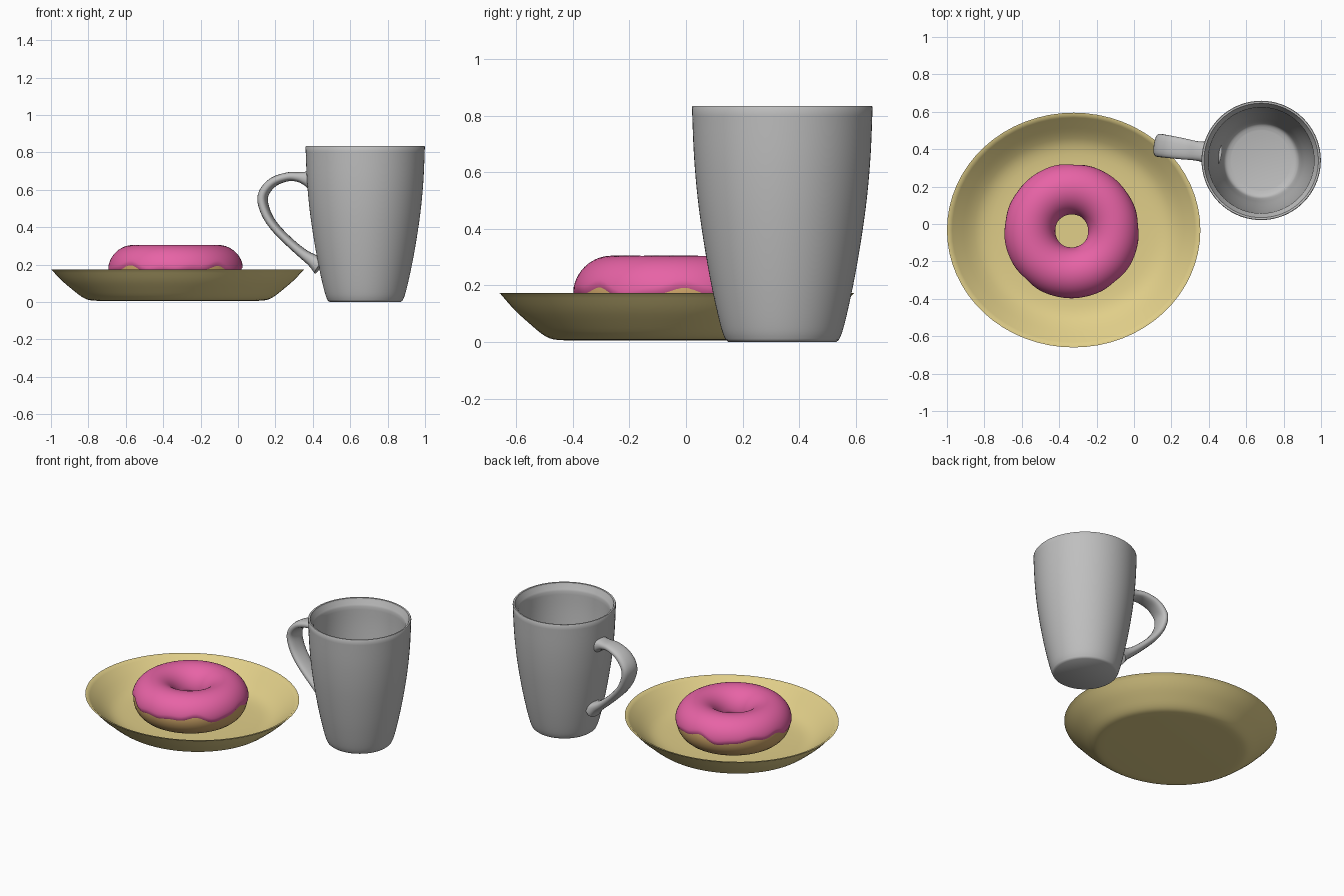
import bpy, math
from mathutils import Vector

if "Cube" in bpy.data.objects:
    bpy.data.objects.remove(bpy.data.objects["Cube"])


def material(name, rgb):
    m = bpy.data.materials.new(name)
    m.diffuse_color = (*rgb, 1)
    m.use_nodes = True
    m.node_tree.nodes["Principled BSDF"].inputs["Base Color"].default_value = m.diffuse_color
    return m


GREY = material("mug grey", (0.52, 0.52, 0.52))
CREAM = material("plate cream", (0.75, 0.62, 0.25))
PINK = material("icing pink", (0.80, 0.125, 0.38))
TAN = material("dough tan", (0.62, 0.38, 0.14))


def make(name, verts, faces, mat, angle=40):
    me = bpy.data.meshes.new(name)
    me.from_pydata(verts, [], faces)
    me.materials.append(mat)
    ob = bpy.data.objects.new(name, me)
    bpy.context.collection.objects.link(ob)
    bpy.ops.object.select_all(action='DESELECT')
    ob.select_set(True)
    bpy.context.view_layer.objects.active = ob
    bpy.ops.object.mode_set(mode='EDIT')
    bpy.ops.mesh.select_all(action='SELECT')
    bpy.ops.mesh.normals_make_consistent(inside=False)
    bpy.ops.object.mode_set(mode='OBJECT')
    bpy.ops.object.shade_smooth_by_angle(angle=math.radians(angle))
    return ob


def spline(pts, n=5):
    """Catmull-Rom through tuples of any length."""
    out = []
    for i in range(len(pts) - 1):
        a, b, c, d = (Vector(pts[max(0, min(len(pts) - 1, i + k))]) for k in (-1, 0, 1, 2))
        for j in range(n):
            t = j / n
            out.append(0.5 * (2 * b + (c - a) * t + (2 * a - 5 * b + 4 * c - d) * t * t
                              + (3 * b - a - 3 * c + d) * t ** 3))
    return out + [Vector(pts[-1])]


def tube_faces(rings, sides, closed=False):
    """Quads between consecutive rings; flat caps if the ends are open."""
    f = []
    for i in range(rings if closed else rings - 1):
        k = (i + 1) % rings
        for j in range(sides):
            l = (j + 1) % sides
            f.append((i * sides + j, i * sides + l, k * sides + l, k * sides + j))
    if not closed:
        f.append(tuple(range(sides)))
        f.append(tuple((rings - 1) * sides + j for j in range(sides)))
    return f


def revolve(name, profile, centre, mat, sides=64, sx=1.0, sy=1.0):
    """Lathe a profile running from underside centre to inner floor."""
    v = []
    for r, z in profile:
        for j in range(sides):
            a = 2 * math.pi * j / sides
            v.append((centre[0] + sx * r * math.cos(a), centre[1] + sy * r * math.sin(a), z))
    return make(name, v, tube_faces(len(profile), sides), mat)


# Plate: oval, thin rim, sloping sides
plate_out = [(0.42, 0.006), (0.472, 0.01), (0.51, 0.026), (0.56, 0.064), (0.62, 0.115), (0.672, 0.17)]
plate_in = [(0.662, 0.172), (0.61, 0.128), (0.55, 0.08), (0.49, 0.048), (0.40, 0.034), (0.2, 0.03)]
revolve("plate", spline(plate_out, 3) + [Vector((0.6775, 0.174))] + spline(plate_in, 3),
        (-0.3225, -0.0325), CREAM, 64, 1.0, 0.6275 / 0.6775)

# Mug body: tapered cup with a stepped inner lip
MX, MY = 0.68, 0.34
mug_out = [(0.2, 0.008), (0.213, 0.04), (0.232, 0.115), (0.256, 0.23), (0.28, 0.37),
           (0.299, 0.51), (0.312, 0.66), (0.319, 0.83)]
mug_in = [(0.283, 0.785), (0.279, 0.66), (0.266, 0.5), (0.247, 0.35), (0.225, 0.21),
          (0.21, 0.11), (0.195, 0.06), (0.16, 0.045)]
revolve("mug_body", [Vector((0.19, 0.0))] + spline(mug_out, 4)
        + [Vector(p) for p in ((0.316, 0.834), (0.306, 0.833), (0.302, 0.82), (0.287, 0.797))]
        + spline(mug_in, 4), (MX, MY), GREY, 72)

# Mug handle: flattened loop; entries are x, z, half thickness, half width
path = [(0.392, 0.655, 0.055, 0.062), (0.362, 0.661, 0.038, 0.054), (0.325, 0.668, 0.027, 0.052),
        (0.27, 0.67, 0.024, 0.056), (0.195, 0.645, 0.025, 0.06), (0.145, 0.595, 0.026, 0.062),
        (0.132, 0.54, 0.026, 0.062), (0.155, 0.465, 0.024, 0.06), (0.20, 0.397, 0.023, 0.058),
        (0.27, 0.325, 0.023, 0.054), (0.345, 0.26, 0.026, 0.052), (0.40, 0.222, 0.035, 0.054),
        (0.44, 0.195, 0.052, 0.062)]
pts = spline(path, 4)
tilt = math.radians(8.4)
out_dir = Vector((-math.cos(tilt), math.sin(tilt), 0))
side = Vector((math.sin(tilt), math.cos(tilt), 0))
SIDES = 20
verts = []
for i, p in enumerate(pts):
    q0, q1 = pts[max(i - 1, 0)], pts[min(i + 1, len(pts) - 1)]
    t = (out_dir * (q0[0] - q1[0]) + Vector((0, 0, q1[1] - q0[1]))).normalized()
    n = t.cross(side)
    c = Vector((MX, MY, p[1])) + out_dir * ((MX - p[0]) / math.cos(tilt))
    for j in range(SIDES):
        a = 2 * math.pi * j / SIDES
        ca, sa = math.cos(a), math.sin(a)
        # slightly squared oval section
        verts.append(c + n * p[2] * math.copysign(abs(ca) ** 0.8, ca)
                     + side * p[3] * math.copysign(abs(sa) ** 0.8, sa))
make("mug_handle", verts, tube_faces(len(pts), SIDES), GREY)

# Doughnut dough
DX, DY, DZ, R = -0.333, -0.037, 0.168, 0.225
AROUND = 96


def ring_point(a, b, r):
    d = R + r * math.cos(b)
    return (DX + d * math.cos(a), DY + d * math.sin(a), DZ + r * math.sin(b))


verts = [ring_point(2 * math.pi * i / AROUND, 2 * math.pi * j / 32, 0.128)
         for i in range(AROUND) for j in range(32)]
make("doughnut_dough", verts, tube_faces(AROUND, 32, True), TAN)

# Icing: shell over the top half with a wavy dripping edge
N = 28
verts = []
for i in range(AROUND):
    a = 2 * math.pi * i / AROUND
    wave = 0.10 * math.sin(5 * a + 0.6) + 0.07 * math.sin(8 * a + 2) + 0.05 * math.sin(13 * a)
    b0 = 0.0 + wave
    b1 = math.pi + 0.15 + 0.08 * math.sin(4 * a + 1)
    for j in range(N + 1):
        s = j / N
        edge = min(1.0, min(s, 1 - s) / 0.07)
        r = 0.126 + 0.011 * math.sqrt(1 - (1 - edge) ** 2)
        verts.append(ring_point(a, b0 + (b1 - b0) * s, r))
    for j in range(N - 1, 0, -1):
        verts.append(ring_point(a, b0 + (b1 - b0) * j / N, 0.122))
make("doughnut_icing", verts, tube_faces(AROUND, 2 * N, True), PINK, 60)
